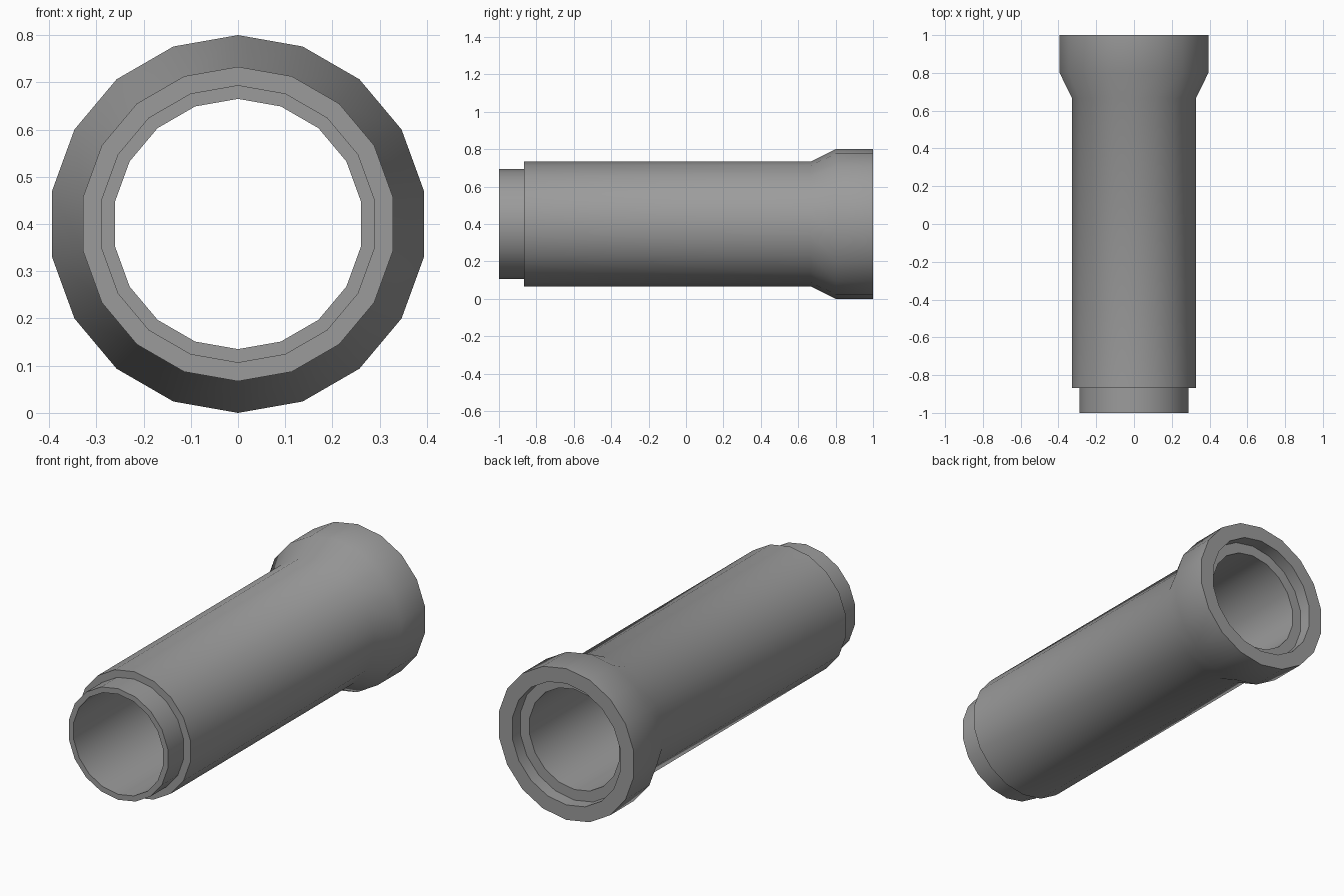
import bpy, bmesh, math

if "Cube" in bpy.data.objects:
    bpy.data.objects.remove(bpy.data.objects["Cube"])

SIDES = 18
CENTRE_Z = 0.4

# Closed wall section (radius, y), revolved around the pipe axis
profile = [
    (0.265, -1.0), (0.294, -1.0),                    # spigot end
    (0.294, -0.867), (0.333, -0.867),                # shoulder
    (0.333, 0.667), (0.4, 0.8), (0.4, 1.0),          # barrel, flare, socket
    (0.321, 1.0), (0.321, 0.933), (0.265, 0.933),    # socket recess
]

bm = bmesh.new()
rings = []
for i in range(SIDES):
    a = 2 * math.pi * i / SIDES
    rings.append([bm.verts.new((r * math.sin(a), y, CENTRE_Z + r * math.cos(a)))
                  for r, y in profile])

n = len(profile)
for i in range(SIDES):
    a, b = rings[i], rings[(i + 1) % SIDES]
    for j in range(n):
        k = (j + 1) % n
        bm.faces.new((a[j], a[k], b[k], b[j]))
bmesh.ops.recalc_face_normals(bm, faces=bm.faces)

mesh = bpy.data.meshes.new("pipe_section")
bm.to_mesh(mesh)
bm.free()
pipe = bpy.data.objects.new("pipe_section", mesh)
bpy.context.collection.objects.link(pipe)

# Dark grey concrete
concrete = bpy.data.materials.new("dark_concrete")
concrete.diffuse_color = (0.33, 0.33, 0.33, 1)
concrete.use_nodes = True
concrete.node_tree.nodes["Principled BSDF"].inputs["Base Color"].default_value = concrete.diffuse_color
mesh.materials.append(concrete)

# Smooth round walls, crisp steps and rims
bpy.context.view_layer.objects.active = pipe
pipe.select_set(True)
bpy.ops.object.shade_smooth_by_angle(angle=math.radians(30))
